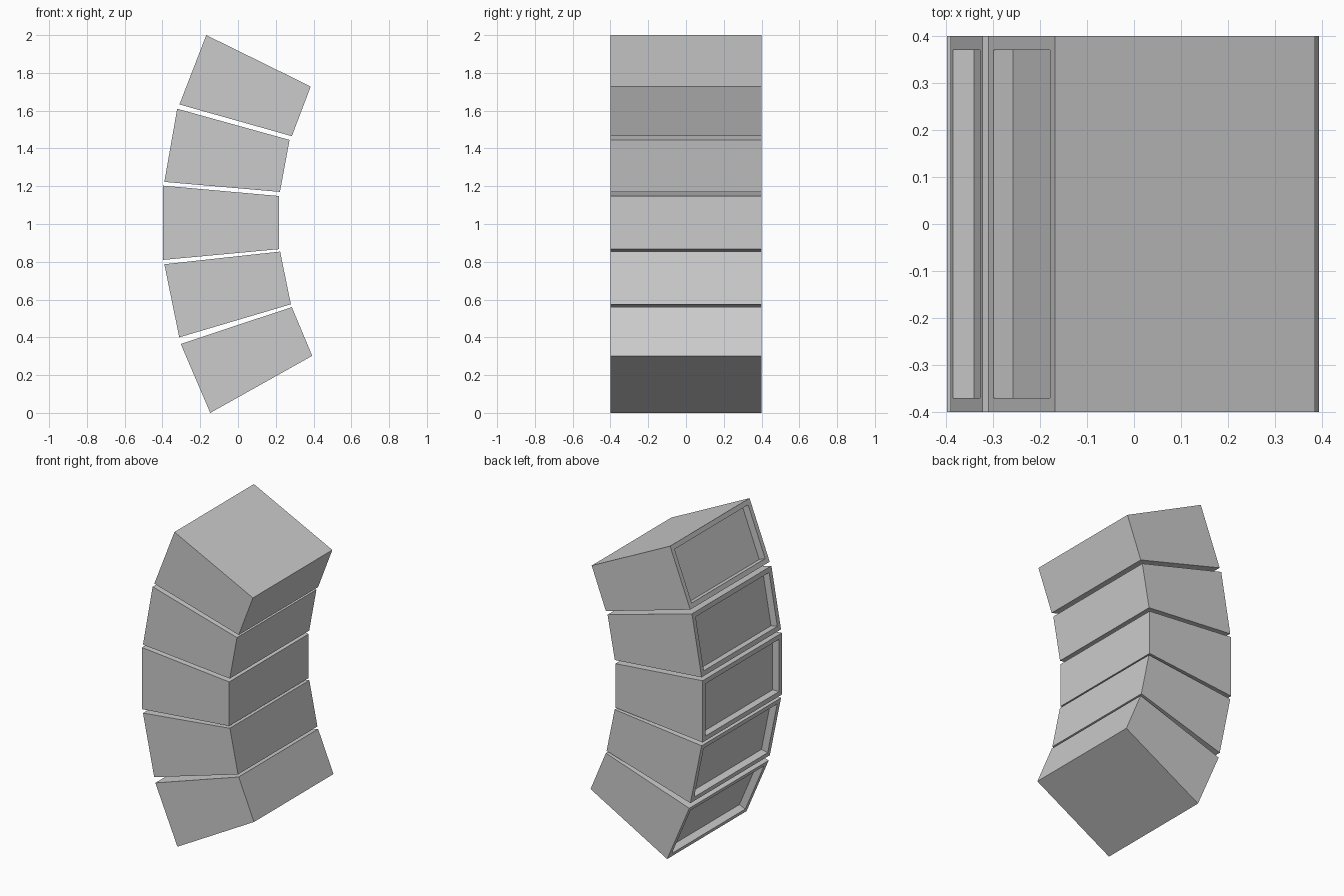
import bpy
import bmesh

if "Cube" in bpy.data.objects:
    bpy.data.objects.remove(bpy.data.objects["Cube"])

HALF_DEPTH = 0.40   # half width along y
RIM = 0.03          # frame around each recess
RECESS = 0.045      # depth of each recess

# Side profiles (x, z): outer bottom, inner bottom, inner top, outer top
PROFILES = [
    [(-0.147, 0.0), (0.393, 0.302), (0.285, 0.56), (-0.303, 0.365)],
    [(-0.311, 0.40), (0.28, 0.575), (0.223, 0.854), (-0.39, 0.787)],
    [(-0.397, 0.81), (0.218, 0.867), (0.218, 1.148), (-0.397, 1.203)],
    [(-0.39, 1.223), (0.222, 1.17), (0.273, 1.445), (-0.322, 1.61)],
    [(-0.31, 1.633), (0.285, 1.465), (0.385, 1.728), (-0.168, 2.0)],
]


def arch_block(name, profile):
    """Wedge block with a framed recess in its outer face."""
    bm = bmesh.new()
    front = [bm.verts.new((x, -HALF_DEPTH, z)) for x, z in profile]
    back = [bm.verts.new((x, HALF_DEPTH, z)) for x, z in profile]
    bm.faces.new(front)
    bm.faces.new(back[::-1])
    for i in range(4):
        j = (i + 1) % 4
        outer = bm.faces.new((front[j], front[i], back[i], back[j]))
    bmesh.ops.recalc_face_normals(bm, faces=bm.faces[:])
    bm.normal_update()

    # Last side face is the outer one: inset it, then push it inward
    normal = outer.normal.copy()
    bmesh.ops.inset_region(bm, faces=[outer], thickness=RIM, use_even_offset=True)
    floor = bmesh.ops.extrude_discrete_faces(bm, faces=[outer])["faces"][0]
    bmesh.ops.translate(bm, verts=floor.verts[:], vec=-normal * RECESS)
    bmesh.ops.recalc_face_normals(bm, faces=bm.faces[:])

    mesh = bpy.data.meshes.new(name)
    bm.to_mesh(mesh)
    bm.free()
    obj = bpy.data.objects.new(name, mesh)
    bpy.context.collection.objects.link(obj)
    return obj


# Five stacked blocks forming the curved arch
for n, profile in enumerate(PROFILES, 1):
    arch_block(f"arch_block_{n}", profile)
